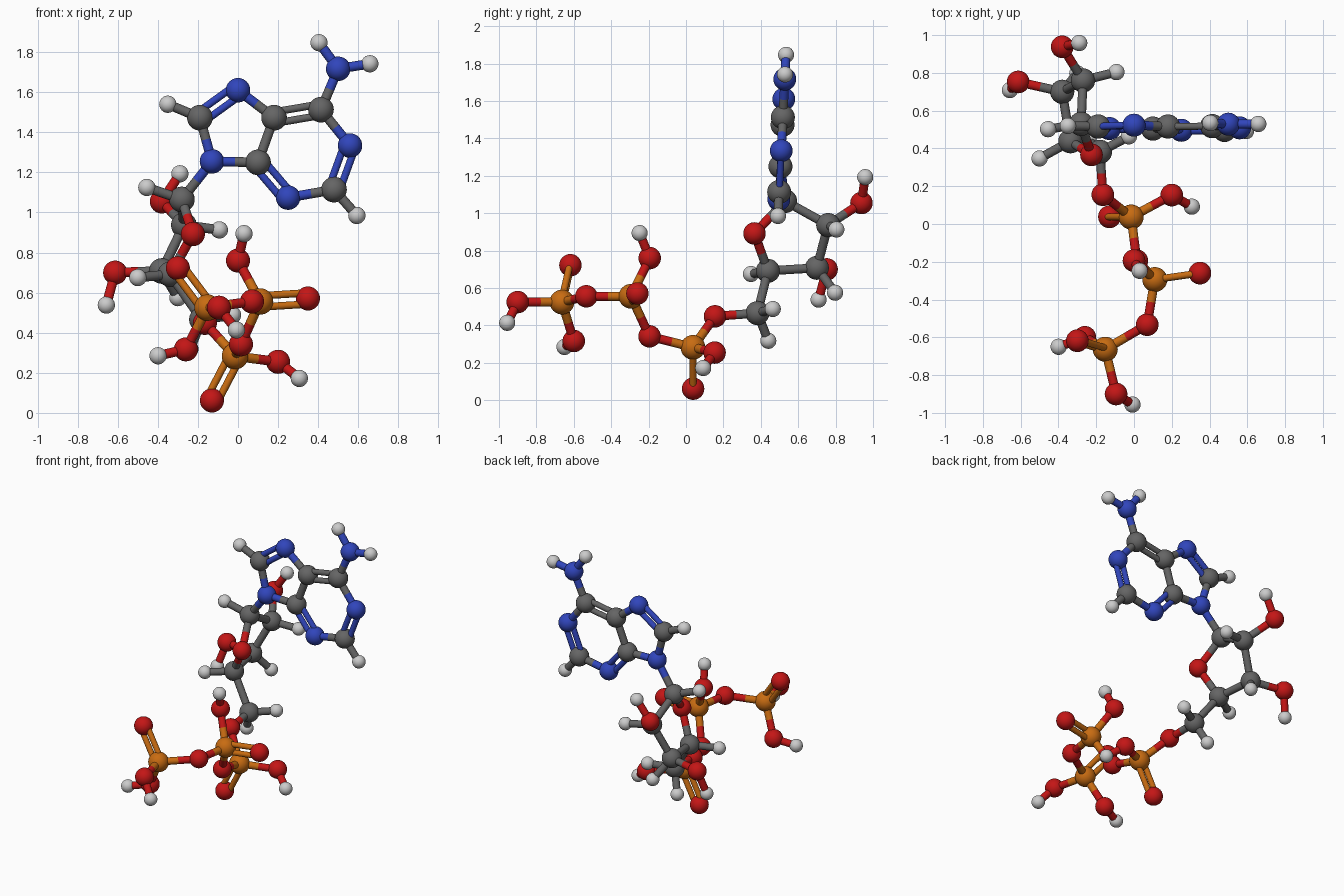
import bpy, math
from itertools import combinations
from mathutils import Vector

if "Cube" in bpy.data.objects:
    bpy.data.objects.remove(bpy.data.objects["Cube"])

# element: name, ball radius, colour
ELEMENTS = {
    "C": ("carbon", 0.064, (0.13, 0.13, 0.13, 1)),
    "H": ("hydrogen", 0.043, (0.60, 0.60, 0.60, 1)),
    "N": ("nitrogen", 0.061, (0.03, 0.06, 0.50, 1)),
    "O": ("oxygen", 0.060, (0.55, 0.008, 0.008, 1)),
    "P": ("phosphorus", 0.066, (0.58, 0.15, 0.006, 1)),
}
MAX_BOND = 0.29
STICK, THIN_STICK, PAIR_OFFSET = 0.024, 0.0185, 0.028

# flat double ring: x, z (leans slightly in y)
BASE = {
    "N9": (-.13, 1.255), "C8": (-.19, 1.473), "N7": (0, 1.61),
    "C5": (.18, 1.473), "C4": (.10, 1.25), "C6": (.414, 1.513),
    "N6": (.50, 1.717), "N1": (.559, 1.334), "C2": (.479, 1.114),
    "N3": (.25, 1.074), "H8": (-.35, 1.54), "H61": (.404, 1.847),
    "H62": (.658, 1.742), "H2": (.593, .985),
}
# five-sided sugar ring with its side arms
SUGAR = {
    "C1s": (-.28, .53, 1.065), "H1s": (-.455, .502, 1.125),
    "O4s": (-.225, .366, .892), "C2s": (-.27, .76, .937),
    "H2s": (-.093, .804, .913), "O2s": (-.38, .938, 1.055),
    "H2o": (-.29, .958, 1.193), "C3s": (-.38, .70, .708),
    "O3s": (-.613, .752, .70), "H3o": (-.657, .709, .538),
    "H3s": (-.30, .797, .575), "C4s": (-.337, .438, .692),
    "H4s": (-.50, .347, .675), "C5s": (-.18, .382, .466),
    "H5a": (-.027, .464, .488), "H5b": (-.24, .44, .318),
}
# phosphate chain
CHAIN = {
    "O5s": (-.165, .155, .449), "Pa": (-.015, .037, .283),
    "O1a": (-.13, .038, .062), "O2a": (.20, .153, .255),
    "Ha": (.306, .092, .172), "O3a": (.015, -.195, .342),
    "Pb": (.11, -.294, .556), "O1b": (.349, -.26, .571),
    "O2b": (0, -.194, .76), "Hb": (.03, -.248, .894),
    "O3b": (.07, -.533, .556), "Pg": (-.152, -.663, .525),
    "O1g": (-.30, -.618, .722), "O2g": (-.26, -.60, .317),
    "Hg": (-.399, -.65, .285), "O3g": (-.095, -.90, .525),
    "Hh": (-.008, -.956, .414),
}
DOUBLE = [{"C8", "N7"}, {"C5", "C6"}, {"C4", "N3"}, {"N1", "C2"},
          {"Pa", "O1a"}, {"Pb", "O1b"}, {"Pg", "O1g"}]

materials = {}
for key, (label, _, colour) in ELEMENTS.items():
    materials[key] = bpy.data.materials.new(label + "_colour")
    materials[key].diffuse_color = colour


def finish(name, element):
    obj = bpy.context.object
    obj.name = name
    obj.data.materials.append(materials[element])
    bpy.ops.object.shade_smooth_by_angle(angle=math.radians(40))


def ball(element, pos):
    label, radius, _ = ELEMENTS[element]
    bpy.ops.mesh.primitive_uv_sphere_add(segments=32, ring_count=16, radius=radius, location=pos)
    finish(label + "_atom", element)


def stick(a, b, radius, element):
    bpy.ops.mesh.primitive_cylinder_add(vertices=20, radius=radius, depth=(b - a).length,
                                        location=(a + b) / 2)
    bpy.context.object.rotation_euler = (b - a).to_track_quat("Z", "Y").to_euler()
    finish(ELEMENTS[element][0] + "_bond", element)


# atoms
atoms = {k: Vector((x, .51 + .05 * (z - 1.35), z)) for k, (x, z) in BASE.items()}
atoms.update({k: Vector(p) for k, p in {**SUGAR, **CHAIN}.items()})
for key, pos in atoms.items():
    ball(key[0], pos)

# bonds join every close pair of atoms
for (ka, a), (kb, b) in combinations(atoms.items(), 2):
    ea, eb = ka[0], kb[0]
    if (b - a).length > MAX_BOND or ea == eb == "H":
        continue
    if {ka, kb} in DOUBLE:
        side = (b - a).cross(Vector((0, 1, 0))).normalized() * PAIR_OFFSET
        tint = next(e for e in "PNC" if e in (ea, eb))
        for s in (side, -side):
            stick(a + s, b + s, THIN_STICK, tint)
    elif "H" in (ea, eb) or ea == eb:
        stick(a, b, STICK, eb if ea == "H" else ea)
    else:
        mid = (a + b) / 2
        stick(a, mid, STICK, ea)
        stick(mid, b, STICK, eb)

for m in bpy.data.materials:
    if m.users and not m.is_grease_pencil:
        m.use_nodes = True
        m.node_tree.nodes["Principled BSDF"].inputs["Base Color"].default_value = m.diffuse_color
